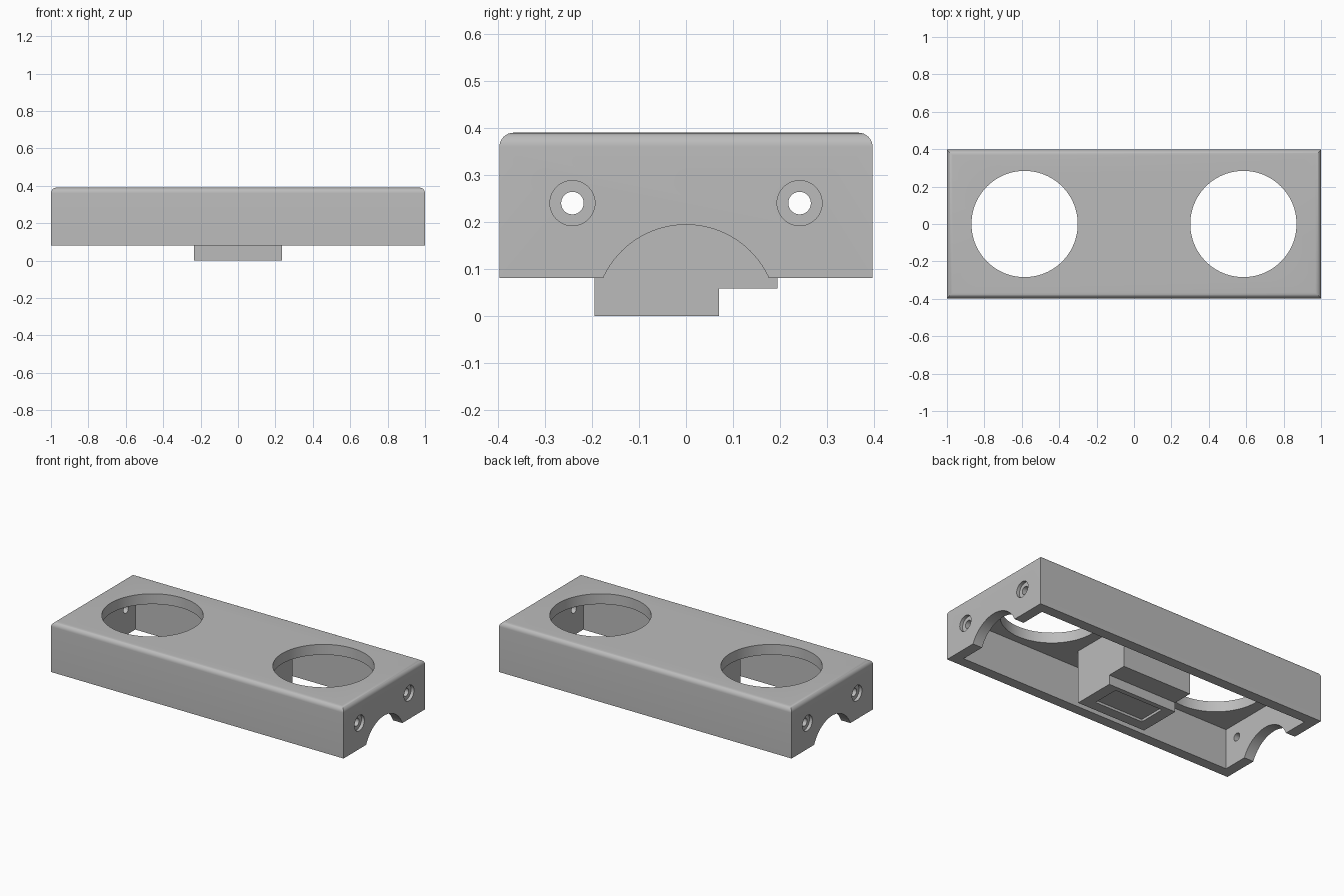
import bpy
import bmesh
import math
from mathutils import Matrix, Vector

cube = bpy.data.objects.get("Cube")
if cube:
    bpy.data.objects.remove(cube, do_unlink=True)

grey = bpy.data.materials.new("plain grey")
grey.use_nodes = True
colour = (0.5, 0.5, 0.5, 1)
grey.diffuse_color = colour
grey.node_tree.nodes["Principled BSDF"].inputs["Base Color"].default_value = colour

LENGTH, WIDTH, BASE, TOP = 2.0, 0.795, 0.08, 0.39
WALL = 0.064


def make_object(name, bm):
    bmesh.ops.recalc_face_normals(bm, faces=bm.faces[:])
    mesh = bpy.data.meshes.new(name)
    bm.to_mesh(mesh)
    bm.free()
    mesh.materials.append(grey)
    obj = bpy.data.objects.new(name, mesh)
    bpy.context.collection.objects.link(obj)
    return obj


def box(name, low, high, round_top=0):
    low, high = Vector(low), Vector(high)
    bm = bmesh.new()
    bmesh.ops.create_cube(bm, size=1)
    bmesh.ops.scale(bm, vec=high - low, verts=bm.verts)
    bmesh.ops.translate(bm, vec=(low + high) / 2, verts=bm.verts)
    if round_top:
        edges = [e for e in bm.edges if all(v.co.z > high.z - 0.001 for v in e.verts)]
        bmesh.ops.bevel(bm, geom=edges, offset=round_top, segments=8,
                        profile=0.5, affect='EDGES')
    return make_object(name, bm)


def cylinder(name, centre, radius, depth, along_x=False, sides=64):
    bm = bmesh.new()
    turn = Matrix.Rotation(math.pi / 2, 4, 'Y') if along_x else Matrix()
    bmesh.ops.create_cone(bm, cap_ends=True, segments=sides, radius1=radius,
                          radius2=radius, depth=depth,
                          matrix=Matrix.Translation(centre) @ turn)
    return make_object(name, bm)


def activate(obj):
    bpy.ops.object.select_all(action='DESELECT')
    obj.select_set(True)
    bpy.context.view_layer.objects.active = obj


def cut(target, cutter):
    cutter.hide_render = True
    activate(target)
    mod = target.modifiers.new("cut", 'BOOLEAN')
    mod.operation = 'DIFFERENCE'
    mod.solver = 'EXACT'
    mod.object = cutter
    bpy.ops.object.modifier_apply(modifier=mod.name)
    bpy.data.objects.remove(cutter, do_unlink=True)


# Open-bottomed housing with rounded top edges
hx, hy = LENGTH / 2, WIDTH / 2
housing = box("housing", (-hx, -hy, BASE), (hx, hy, TOP), round_top=0.03)
cut(housing, box("cavity", (WALL - hx, WALL - hy, -0.1),
                 (hx - WALL, hy - WALL, TOP - WALL)))

# Arched notch through both end walls
cut(housing, cylinder("arch_cutter", (0, 0, 0), 0.194, 3, along_x=True, sides=96))

# Large round openings in the top, counterbored screw holes in the ends
for side in (-1, 1):
    cut(housing, cylinder("opening_cutter", (side * 0.585, 0, TOP), 0.284, 0.3, sides=96))
    for y in (-0.242, 0.242):
        cut(housing, cylinder("screw_cutter", (side * hx, y, 0.24), 0.024, 0.4, True, 40))
        cut(housing, cylinder("bore_cutter", (side * hx, y, 0.24), 0.048, 0.04, True, 48))

# Stepped centre block hanging from the ceiling
block = box("centre_block", (-0.235, -0.195, 0), (0.235, 0.195, TOP - WALL + 0.005))
cut(block, box("step_cutter", (-0.5, 0.07, -0.1), (0.5, 0.5, 0.058)))

# Shallow pocket under the block
cut(block, box("pocket_cutter", (-0.165, -0.13, -0.1), (0.165, 0.04, 0.015)))

for obj in (housing, block):
    activate(obj)
    bpy.ops.object.shade_smooth_by_angle(angle=math.radians(30))
